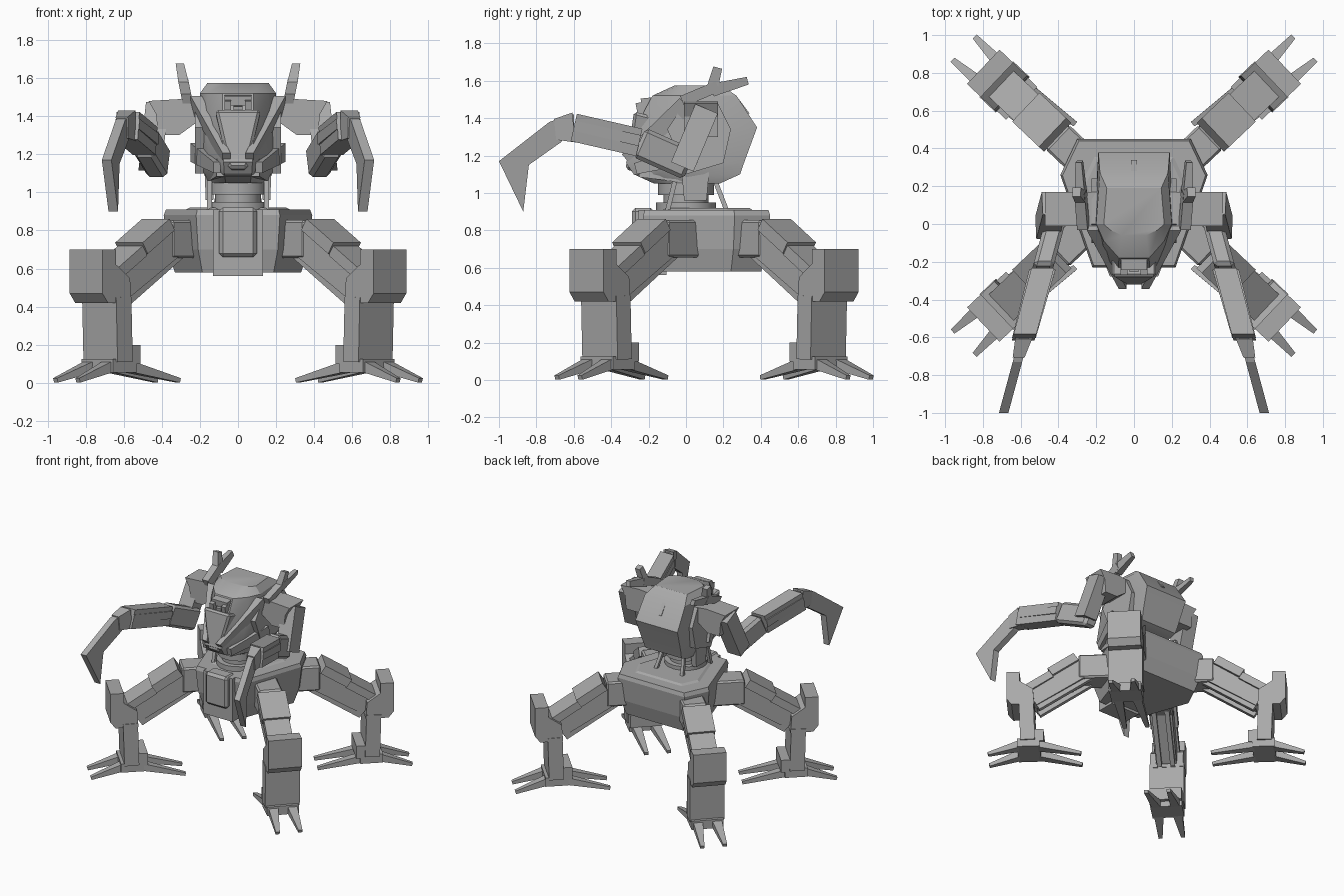
import bpy, bmesh, math
from mathutils import Vector

if "Cube" in bpy.data.objects:
    bpy.data.objects.remove(bpy.data.objects["Cube"], do_unlink=True)

GREY = (0.4, 0.4, 0.4, 1)
grey = bpy.data.materials.new("plain_grey")
grey.use_nodes = True
grey.diffuse_color = GREY
grey.node_tree.nodes["Principled BSDF"].inputs["Base Color"].default_value = GREY


def loft(name, rings, place, bevel=0, smooth=0):
    """Skin a row of equal rings, cap both ends and place every point."""
    bm = bmesh.new()
    rows = [[bm.verts.new(place(*point)) for point in ring] for ring in rings]
    count = len(rows[0])
    for lower, upper in zip(rows, rows[1:]):
        for i in range(count):
            j = (i + 1) % count
            bm.faces.new((lower[i], lower[j], upper[j], upper[i]))
    bm.faces.new(rows[0])
    bm.faces.new(rows[-1])
    bmesh.ops.recalc_face_normals(bm, faces=bm.faces)
    mesh = bpy.data.meshes.new(name)
    bm.to_mesh(mesh)
    bm.free()
    mesh.materials.append(grey)
    obj = bpy.data.objects.new(name, mesh)
    bpy.context.collection.objects.link(obj)
    if bevel:
        chamfer = obj.modifiers.new("chamfer", "BEVEL")
        chamfer.width, chamfer.segments = bevel, 1
    if smooth:
        bpy.ops.object.select_all(action="DESELECT")
        obj.select_set(True)
        bpy.context.view_layer.objects.active = obj
        bpy.ops.object.shade_smooth_by_angle(angle=math.radians(smooth))


def prism(name, profile, wide, place, side=0):
    """Extrude a profile of (along, height) points sideways."""
    rings = [[(along, side + edge * wide / 2, height) for along, height in profile]
             for edge in (-1, 1)]
    loft(name, rings, place)


def beam(name, start, end, tall, wide, place, side=0, end_side=None, tip=1, lift=0, bevel=0):
    """Run a square bar between two (along, height) joints, tapering to tip."""
    start, end = Vector(start), Vector(end)
    across = (end - start).normalized().orthogonal()
    across *= math.copysign(1, across.y)
    if end_side is None:
        end_side = side
    rings = []
    for joint, offset, scale in ((start, side, 1), (end, end_side, tip)):
        top = joint + across * (lift + tall * scale / 2)
        bottom = joint + across * (lift - tall * scale / 2)
        left, right = offset - wide * scale / 2, offset + wide * scale / 2
        rings.append([(top.x, left, top.y), (top.x, right, top.y),
                      (bottom.x, right, bottom.y), (bottom.x, left, bottom.y)])
    loft(name, rings, place, bevel)


def upright(x, y, z):
    return (x, y, z)


def centre(along, side, height):
    return (side, along, height)


def mirrored(half, z):
    """Horizontal ring from its right half."""
    return [(x, y, z) for x, y in half] + [(-x, y, z) for x, y in reversed(half)]


# Pelvis: one wedge outline scaled at each level
def wedge(z, scale):
    middle = Vector((0, 0.13))
    corners = [(0.22, -0.23), (0.39, 0.26), (0.3, 0.45)]
    return mirrored([middle + (Vector(c) - middle) * scale for c in corners], z)


loft("pelvis", [wedge(0.58, 0.85), wedge(0.7, 0.95), wedge(0.88, 1), wedge(0.91, 0.97)], upright)
loft("pelvis_deck", [wedge(0.9, 0.75), wedge(0.92, 0.65)], upright)
beam("pelvis_front", (-0.18, 0.91), (-0.18, 0.56), 0.15, 0.26, centre)
beam("front_panel", (-0.23, 0.92), (-0.23, 0.66), 0.12, 0.2, centre, bevel=0.02)


# Waist: stacked collars
def disc(name, radius, bottom, top, sides=16):
    turns = [math.tau * i / sides for i in range(sides)]
    rings = [[(radius * math.cos(t), radius * math.sin(t), z) for t in turns]
             for z in (bottom, top)]
    loft(name, rings, upright, smooth=40)


disc("waist_base", 0.16, 0.9, 0.95)
disc("waist_core", 0.12, 0.9, 1.1)
disc("waist_collar", 0.15, 0.99, 1.06)


# Torso: rings pulled to a snout in front and a ridge behind
def shell(z, front, wide, back):
    return mirrored([(wide * 0.4, front), (wide * 0.8, front * 0.5),
                     (wide, 0), (wide * 0.9, back)], z)


loft("torso_shell", [shell(1.05, -0.17, 0.16, 0.18), shell(1.1, -0.28, 0.18, 0.29),
                     shell(1.16, -0.32, 0.19, 0.31), shell(1.35, -0.27, 0.21, 0.38),
                     shell(1.52, -0.18, 0.2, 0.27), shell(1.575, -0.06, 0.16, 0.19)],
     upright, smooth=25)
beam("snout_plate", (-0.22, 1.42), (-0.3, 1.12), 0.12, 0.24, centre, tip=0.4, bevel=0.015)
beam("lower_jaw", (0, 1.12), (-0.25, 1.13), 0.13, 0.32, centre, tip=0.7)

# Brow sensor and rear vent
beam("sensor_hood", (-0.14, 1.49), (-0.24, 1.48), 0.05, 0.14, centre)
beam("sensor_lens", (-0.15, 1.43), (-0.25, 1.42), 0.06, 0.045, centre)
beam("vent_slot", (0.26, 1.49), (0.32, 1.41), 0.05, 0.03, centre)
for side in (-1, 1):
    beam("sensor_cheek", (-0.16, 1.45), (-0.26, 1.43), 0.1, 0.035, centre, side=side * 0.053)

for side in (-1, 1):
    def flank(along, out, height, side=side):
        return (side * out, along, height)

    def shoulder(out, along, height, side=side):
        return (side * out, along, height)

    def fin(along, out, height, side=side):  # leans outwards as it rises
        return (side * (out + (height - 1.5) / 5), along, height)

    def upper(along, out, height, side=side):  # flares outwards as it drops
        return (side * (out + (1.5 - height) / 9), along, height)

    def arm(along, out, height, side=side):  # swings outwards as it reaches
        return (side * (0.42 - along * 0.27 + out), along, height)

    # Waist bracket and cables
    beam("waist_bracket", (0.05, 1.13), (0.05, 0.96), 0.15, 0.05, flank, side=0.15, tip=0.8)
    beam("back_cable", (0.15, 1.08), (0.22, 0.9), 0.025, 0.025, flank, side=0.09, end_side=0.12)
    beam("front_cable", (-0.06, 1.06), (-0.1, 0.9), 0.025, 0.025, flank, side=0.15)

    # Torso side plates and face strips
    prism("flank_plate", [(-0.1, 1.34), (0, 1.49), (0.17, 1.48), (0.24, 1.34), (0.2, 1.16),
                          (0, 1.1)], 0.07, flank, side=0.19)
    beam("cheek_strip", (0, 1.47), (-0.32, 1.18), 0.1, 0.06, flank, side=0.22, end_side=0.06,
         tip=0.7)
    beam("jaw_strip", (0.05, 1.21), (-0.27, 1.13), 0.1, 0.06, flank, side=0.22, end_side=0.11,
         tip=0.6)

    # Forked fin
    beam("fin_root", (-0.02, 1.49), (0.17, 1.57), 0.06, 0.055, fin, side=0.27)
    beam("fin_rear_prong", (0.14, 1.55), (0.33, 1.6), 0.07, 0.055, fin, side=0.27, tip=0.6)
    beam("fin_top_prong", (0.14, 1.56), (0.17, 1.67), 0.06, 0.055, fin, side=0.27, tip=0.8)

    # Shoulder and upper arm
    prism("shoulder_cap", [(0.2, 1.48), (0.3, 1.49), (0.47, 1.48), (0.43, 1.41), (0.42, 1.3),
                           (0.31, 1.3), (0.2, 1.38)], 0.18, shoulder, side=0.08)
    beam("upper_arm", (0.11, 1.45), (-0.02, 1.14), 0.13, 0.12, upper, side=0.42)

    # Forearm and hooked blade
    elbow, bend, wrist = (0.02, 1.15), (-0.25, 1.27), (-0.6, 1.35)
    beam("elbow", elbow, bend, 0.17, 0.11, arm, bevel=0.02)
    beam("forearm", bend, wrist, 0.15, 0.12, arm)
    beam("forearm_plate", bend, wrist, 0.06, 0.14, arm, lift=0.01, tip=0.9)
    beam("wrist", wrist, (-0.7, 1.34), 0.16, 0.09, arm, tip=0.7)
    prism("hook_blade", [wrist, (-0.6, 1.42), (-0.73, 1.38), (-1, 1.17), (-0.87, 0.9),
                         (-0.84, 1.15), (-0.67, 1.27)], 0.05, arm)

# Four matching legs, built along a radius and turned to the corners
swing = math.radians(43.5)
hip, knee, ankle = (0.53, 0.76), (0.92, 0.51), (0.94, 0.11)
for side in (-1, 1):
    for end, label in ((-1, "front_"), (1, "rear_")):
        def leg(radius, across, height, side=side, end=end):
            x = radius * math.cos(swing) - across * math.sin(swing)
            y = radius * math.sin(swing) + across * math.cos(swing)
            return (side * x, 0.15 + end * (y - 0.075), height)

        # Hip and thigh
        middle = Vector(hip).lerp(Vector(knee), 0.5)
        beam(label + "hip", (0.2, 0.755), (0.56, 0.755), 0.2, 0.18, leg, bevel=0.012)
        beam(label + "thigh", hip, knee, 0.19, 0.17, leg, tip=0.9)
        beam(label + "thigh_plate", hip, middle, 0.07, 0.21, leg, lift=0.085)
        beam(label + "thigh_ridge", middle, knee, 0.06, 0.19, leg, lift=0.07)

        # Knee guard, shin and foot
        prism(label + "knee_guard", [(1, 0.7), (1.1, 0.7), (1.1, 0.47), (1.06, 0.42), (0.89, 0.42),
                                     (0.9, 0.55), (1, 0.62)], 0.25, leg)
        beam(label + "shin", (0.95, 0.45), ankle, 0.11, 0.26, leg)
        beam(label + "heel", (0.87, 0.2), (0.87, 0.1), 0.1, 0.24, leg)
        beam(label + "foot", (0.85, 0.09), (1.02, 0.09), 0.07, 0.24, leg)

        # Paired pistons and splayed toes
        for edge in (-1, 1):
            beam(label + "piston", hip, knee, 0.05, 0.035, leg, side=edge * 0.05, lift=-0.1)
            for name, root, tip, drift in (("outer_toe", 0.99, 1.24, 0),
                                           ("inner_toe", 0.89, 0.54, 0.03)):
                beam(label + name, (root, 0.09), (tip, 0.013), 0.06, 0.075, leg,
                     side=edge * 0.07, end_side=edge * 0.085 + drift, tip=0.4)
